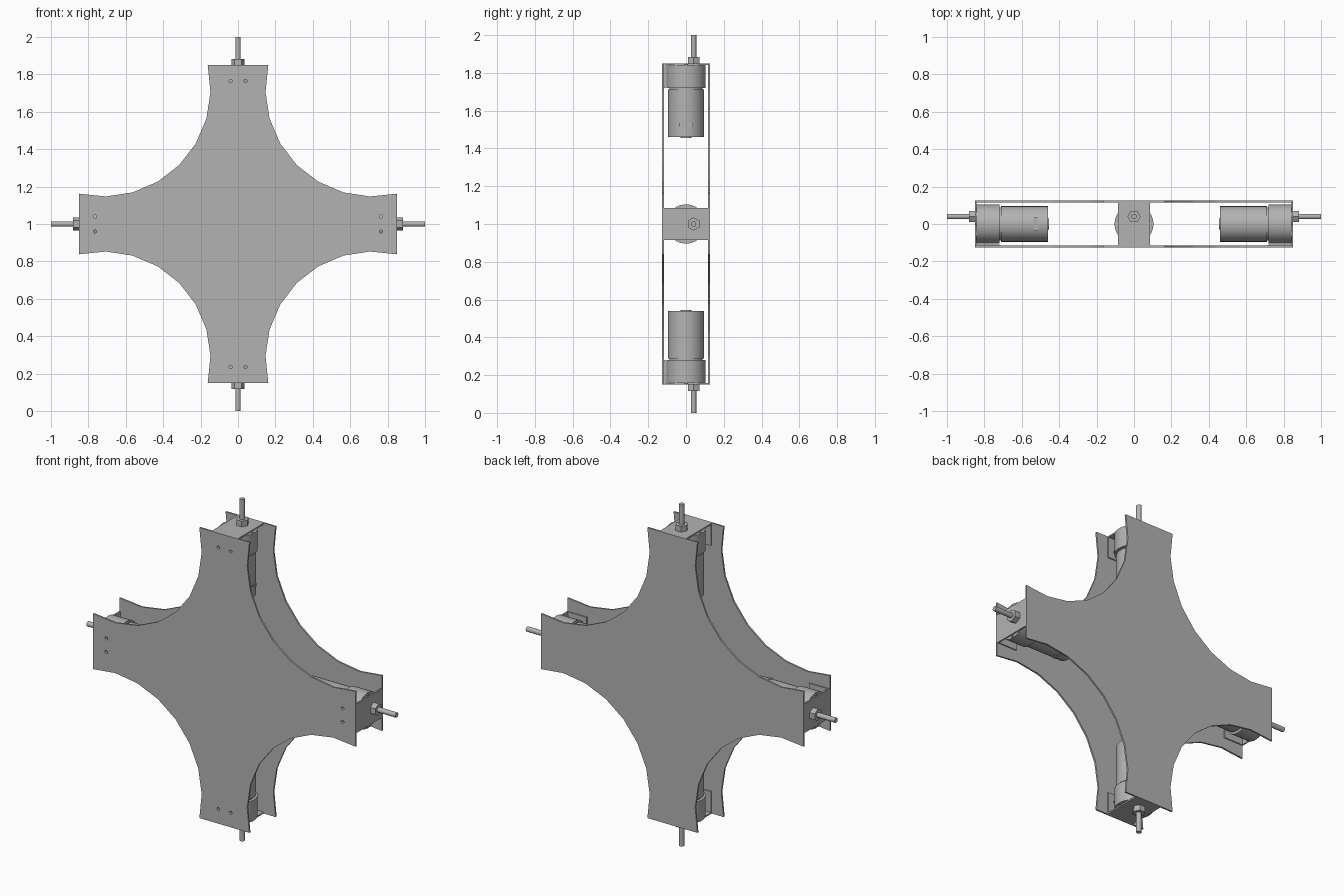
import bpy, bmesh, math
from mathutils import Matrix, Vector

cube = bpy.data.objects.get("Cube")
if cube:
    bpy.data.objects.remove(cube, do_unlink=True)

grey = bpy.data.materials.new("plain_grey")
grey.use_nodes = True
colour = (0.45, 0.45, 0.45, 1)
grey.diffuse_color = colour
grey.node_tree.nodes["Principled BSDF"].inputs["Base Color"].default_value = colour

END = 0.85          # distance from hub to arm end
HALF_DEPTH = 0.126  # outer face of the plates
PLATE = 0.01        # plate thickness
SHAFT_Y = 0.04      # shaft sits off the motor axis
ARMS = ["top", "right", "bottom", "left"]


def arm_matrix(k):
    return Matrix.Translation((0, 0, 1)) @ Matrix.Rotation(-k * math.pi / 2, 4, 'Y')


def finish(bm, name, smooth=False):
    bmesh.ops.recalc_face_normals(bm, faces=bm.faces)
    mesh = bpy.data.meshes.new(name)
    bm.to_mesh(mesh)
    bm.free()
    obj = bpy.data.objects.new(name, mesh)
    bpy.context.collection.objects.link(obj)
    mesh.materials.append(grey)
    bpy.ops.object.select_all(action='DESELECT')
    obj.select_set(True)
    bpy.context.view_layer.objects.active = obj
    if smooth:
        bpy.ops.object.shade_smooth_by_angle(angle=math.radians(35))
    return obj


def add_box(bm, low, high, matrix):
    low, high = Vector(low), Vector(high)
    fit = Matrix.Translation((low + high) / 2) @ Matrix.Diagonal((*(high - low), 1))
    bmesh.ops.create_cube(bm, size=1, matrix=matrix @ fit)


def add_cylinder(bm, radius, z0, z1, matrix, x=0, y=0, sides=40):
    place = Matrix.Translation((x, y, (z0 + z1) / 2))
    bmesh.ops.create_cone(bm, cap_ends=True, segments=sides, radius1=radius,
                          radius2=radius, depth=z1 - z0, matrix=matrix @ place)


# Cross outline: one scooped circular arc between each pair of arms
def cross_outline():
    centre, radius, steps = 0.72, 0.573, 8
    over = math.asin((END - centre) / radius)
    points = []
    for k in range(4):
        turn = Matrix.Rotation(k * math.pi / 2, 2)
        for i in range(steps + 1):
            a = math.pi * 1.5 + over - i * (math.pi / 2 + 2 * over) / steps
            points.append(turn @ Vector((centre + radius * math.cos(a),
                                         centre + radius * math.sin(a))))
    return points


def cross_plate(name, y):
    bm = bmesh.new()
    face = bm.faces.new([bm.verts.new((p.x, y, p.y + 1)) for p in cross_outline()])
    made = bmesh.ops.extrude_face_region(bm, geom=[face])["geom"]
    verts = [g for g in made if isinstance(g, bmesh.types.BMVert)]
    bmesh.ops.translate(bm, verts=verts, vec=(0, PLATE, 0))
    return finish(bm, name)


front_plate = cross_plate("front_plate", -HALF_DEPTH)
cross_plate("back_plate", HALF_DEPTH - PLATE)
drilled = [front_plate]

for k, arm in enumerate(ARMS):
    m = arm_matrix(k)
    inner = HALF_DEPTH - PLATE

    # Angle bracket: end wall and a flange against the front plate
    bm = bmesh.new()
    add_box(bm, (-0.085, -inner, END - 0.008), (0.085, inner, END), m)
    finish(bm, arm + "_bracket_wall")
    bm = bmesh.new()
    add_box(bm, (-0.085, -inner, END - 0.13), (0.085, -inner + 0.007, END - 0.008), m)
    drilled.append(finish(bm, arm + "_bracket_flange"))

    # Gearbox with a narrow groove before the motor can
    bm = bmesh.new()
    add_cylinder(bm, 0.104, 0.72, END - 0.009, m)
    add_cylinder(bm, 0.088, 0.712, 0.72, m)
    finish(bm, arm + "_gearbox", True)
    bm = bmesh.new()
    add_cylinder(bm, 0.095, 0.46, 0.712, m)
    add_cylinder(bm, 0.03, 0.455, 0.46, m, sides=24)
    finish(bm, arm + "_motor_can", True)

    # Raised tag on the motor side
    bm = bmesh.new()
    add_box(bm, (0.088, -0.036, 0.515), (0.096, 0.036, 0.535), m)
    add_box(bm, (0.09, -0.025, 0.521), (0.098, 0.025, 0.529), m)
    finish(bm, arm + "_motor_tag")

    # Screws on the gearbox rim
    bm = bmesh.new()
    for side in (-1, 1):
        add_cylinder(bm, 0.007, END - 0.01, END - 0.004, m, x=side * 0.093, sides=12)
    finish(bm, arm + "_rim_screws", True)

    # Hex nut and output shaft
    bm = bmesh.new()
    spin = m @ Matrix.Translation((0, SHAFT_Y, 0)) @ Matrix.Rotation(math.pi / 2, 4, 'Z')
    add_cylinder(bm, 0.035, END, 0.883, spin, sides=6)
    finish(bm, arm + "_hex_nut")
    bm = bmesh.new()
    add_cylinder(bm, 0.0145, END, 1.0, m, y=SHAFT_Y, sides=16)
    finish(bm, arm + "_shaft", True)

# Drill a pair of screw holes at each arm through plate and flange
bm = bmesh.new()
for k in range(4):
    for side in (-1, 1):
        lay = (arm_matrix(k) @ Matrix.Translation((side * 0.04, -0.119, 0.765))
               @ Matrix.Rotation(math.pi / 2, 4, 'X'))
        add_cylinder(bm, 0.009, -0.015, 0.015, lay, sides=16)
cutter = finish(bm, "hole_cutter")
cutter.hide_render = True
for obj in drilled:
    mod = obj.modifiers.new("holes", 'BOOLEAN')
    mod.operation = 'DIFFERENCE'
    mod.solver = 'EXACT'
    mod.object = cutter
    bpy.context.view_layer.objects.active = obj
    bpy.ops.object.modifier_apply(modifier=mod.name)
bpy.data.objects.remove(cutter, do_unlink=True)
